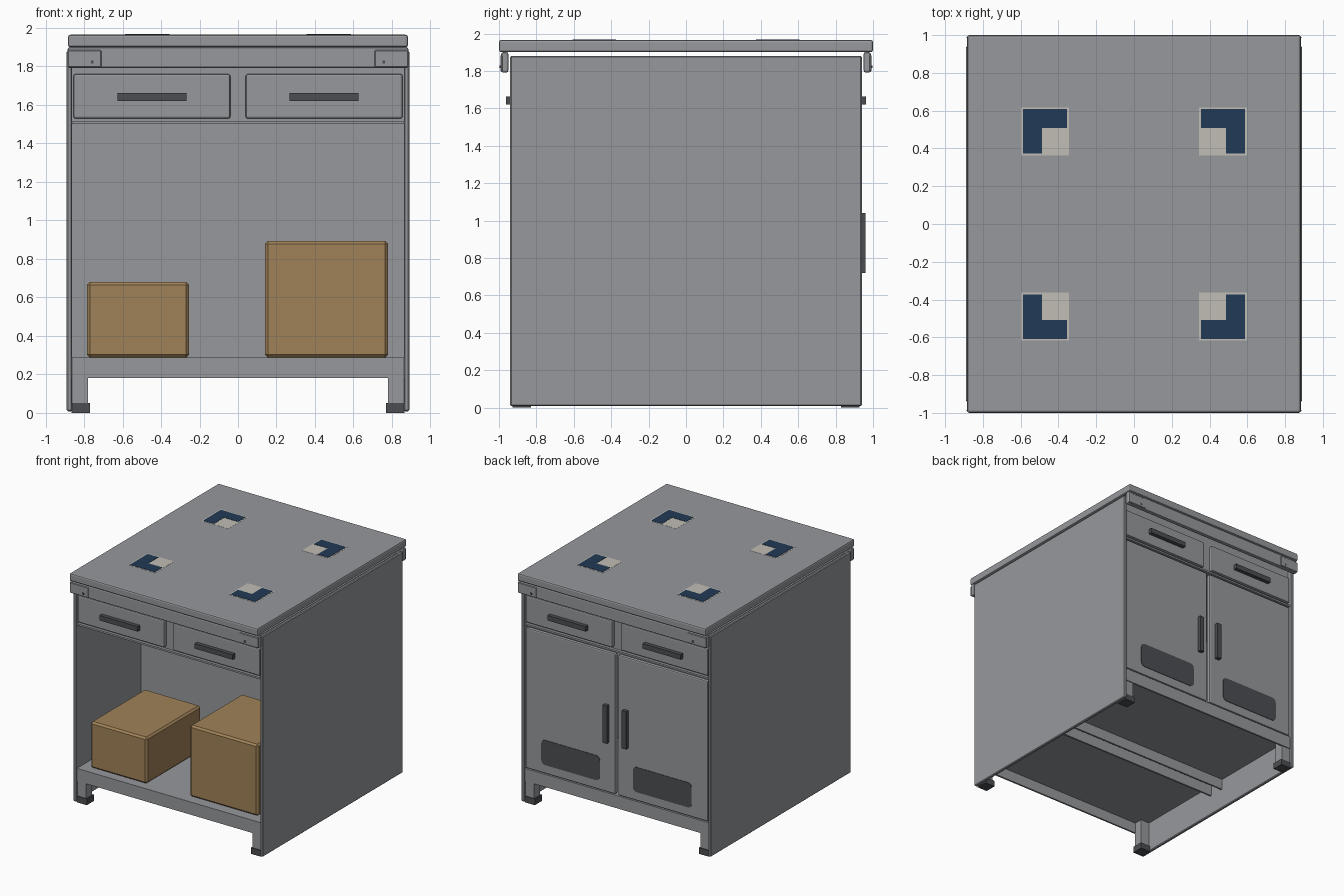
import bpy, bmesh, math

if "Cube" in bpy.data.objects:
    bpy.data.objects.remove(bpy.data.objects["Cube"])


def material(name, r, g, b):
    m = bpy.data.materials.new(name)
    m.diffuse_color = (r, g, b, 1)
    m.use_nodes = True
    m.node_tree.nodes["Principled BSDF"].inputs["Base Color"].default_value = m.diffuse_color
    return m


STEEL = material("steel grey", 0.305, 0.315, 0.335)
DARK = material("dark grey", 0.072, 0.076, 0.084)
CARD = material("cardboard brown", 0.352, 0.223, 0.098)
NAVY = material("navy", 0.015, 0.042, 0.093)
BEIGE = material("beige", 0.53, 0.51, 0.46)


def finish(name, bm, mat):
    bmesh.ops.recalc_face_normals(bm, faces=bm.faces)
    me = bpy.data.meshes.new(name)
    bm.to_mesh(me)
    bm.free()
    me.materials.append(mat)
    ob = bpy.data.objects.new(name, me)
    bpy.context.collection.objects.link(ob)
    return ob


def box(name, x, y, z, mat, bevel=0.0, segments=1):
    """Box from (low, high) ranges with an optional bevel."""
    x, y, z = sorted(x), sorted(y), sorted(z)
    bm = bmesh.new()
    bmesh.ops.create_cube(bm, size=1)
    for v in bm.verts:
        v.co = [r[0] if c < 0 else r[1] for c, r in zip(v.co, (x, y, z))]
    if bevel:
        bmesh.ops.bevel(bm, geom=bm.edges[:], offset=bevel, segments=segments,
                        profile=0.5, affect='EDGES')
    return finish(name, bm, mat)


def plate(name, points, offset, mat):
    """Flat outline of 3D points, extruded by an offset vector."""
    bm = bmesh.new()
    face = bm.faces.new([bm.verts.new(p) for p in points])
    out = bmesh.ops.extrude_face_region(bm, geom=[face])
    moved = [g for g in out['geom'] if isinstance(g, bmesh.types.BMVert)]
    bmesh.ops.translate(bm, verts=moved, vec=offset)
    return finish(name, bm, mat)


# Worktop slab
box("worktop", (-0.883, 0.883), (-1, 1), (1.9, 1.965), STEEL, 0.012, 2)

# Corner marks on the worktop
for sx in (-1, 1):
    for sy in (-1, 1):
        box("mark_backing", (sx * 0.345, sx * 0.597), (sy * 0.363, sy * 0.617),
            (1.964, 1.966), BEIGE)
        L = [(0.587, 0.608), (0.355, 0.608), (0.355, 0.508),
             (0.487, 0.508), (0.487, 0.373), (0.587, 0.373)]
        plate("corner_mark", [(sx * a, sy * b, 1.965) for a, b in L], (0, 0, 0.003), NAVY)

# Side panels
for s in (-1, 1):
    box("side_panel", (s * 0.863, s * 0.89), (-0.94, 0.94), (0.008, 1.88), STEEL, 0.006)

# Panel closing the top of the carcass
box("carcass_top", (-0.863, 0.863), (-0.9, 0.9), (1.86, 1.88), STEEL)

# Both ends share rails, drawers, shelves and legs
for e in (-1, 1):
    box("edge_rail", (-0.885, 0.885), (e * 0.95, e * 0.988), (1.792, 1.9), STEEL, 0.01, 2)
    box("drawer_surround", (-0.863, 0.863), (e * 0.88, e * 0.9), (1.5, 1.87), STEEL)
    box("drawer_floor", (-0.863, 0.863), (e * 0.06, e * 0.925), (1.5, 1.515), STEEL)
    box("inner_back", (-0.863, 0.863), (e * 0.05, e * 0.065), (0.27, 1.87), STEEL)
    box("shelf", (-0.863, 0.863), (e * 0.06, e * 0.925), (0.27, 0.288), STEEL)
    box("shelf_front_skirt", (-0.863, 0.863), (e * 0.912, e * 0.927), (0.18, 0.288), STEEL)
    box("shelf_inner_skirt", (-0.863, 0.863), (e * 0.06, e * 0.075), (0.18, 0.288), STEEL)
    for s in (-1, 1):
        # Rail end brackets with a small pin
        box("rail_bracket", (s * 0.71, s * 0.886), (e * 0.98, e * 0.993),
            (1.797, 1.885), STEEL, 0.004)
        box("bracket_pin", (s * 0.75, s * 0.765), (e * 0.99, e * 0.996), (1.815, 1.83), DARK)
        # Drawers
        box("drawer_front", (s * 0.04, s * 0.855), (e * 0.89, e * 0.93), (1.53, 1.76),
            STEEL, 0.01, 2)
        box("drawer_handle", (s * 0.268, s * 0.625), (e * 0.925, e * 0.963),
            (1.62, 1.662), DARK)
        # Legs and feet
        box("leg", (s * 0.78, s * 0.863), (e * 0.84, e * 0.92), (0.04, 0.27), STEEL)
        box("foot", (s * 0.77, s * 0.865), (e * 0.83, e * 0.927), (0, 0.052), DARK)

# Doors at the back with handles and vents
for s in (-1, 1):
    box("door", (s * 0.012, s * 0.855), (0.895, 0.93), (0.295, 1.485), STEEL, 0.01, 2)
    box("door_handle", (s * 0.07, s * 0.11), (0.925, 0.961), (0.72, 1.04), DARK)
    cx, cz, hw, hh, r = s * 0.43, 0.475, 0.275, 0.105, 0.035
    outline = []
    for q, (a, b) in enumerate(((1, 1), (-1, 1), (-1, -1), (1, -1))):
        for k in range(4):
            t = math.radians(90 * q + 30 * k)
            outline.append((cx + a * (hw - r) + r * math.cos(t), 0.93,
                            cz + b * (hh - r) + r * math.sin(t)))
    plate("door_vent", outline, (0, 0.004, 0), DARK)

# Cardboard boxes on the open shelf
box("small_carton", (-0.785, -0.255), (-0.86, -0.13), (0.288, 0.68), CARD, 0.015)
box("large_carton", (0.14, 0.78), (-0.85, -0.15), (0.288, 0.893), CARD, 0.015)
